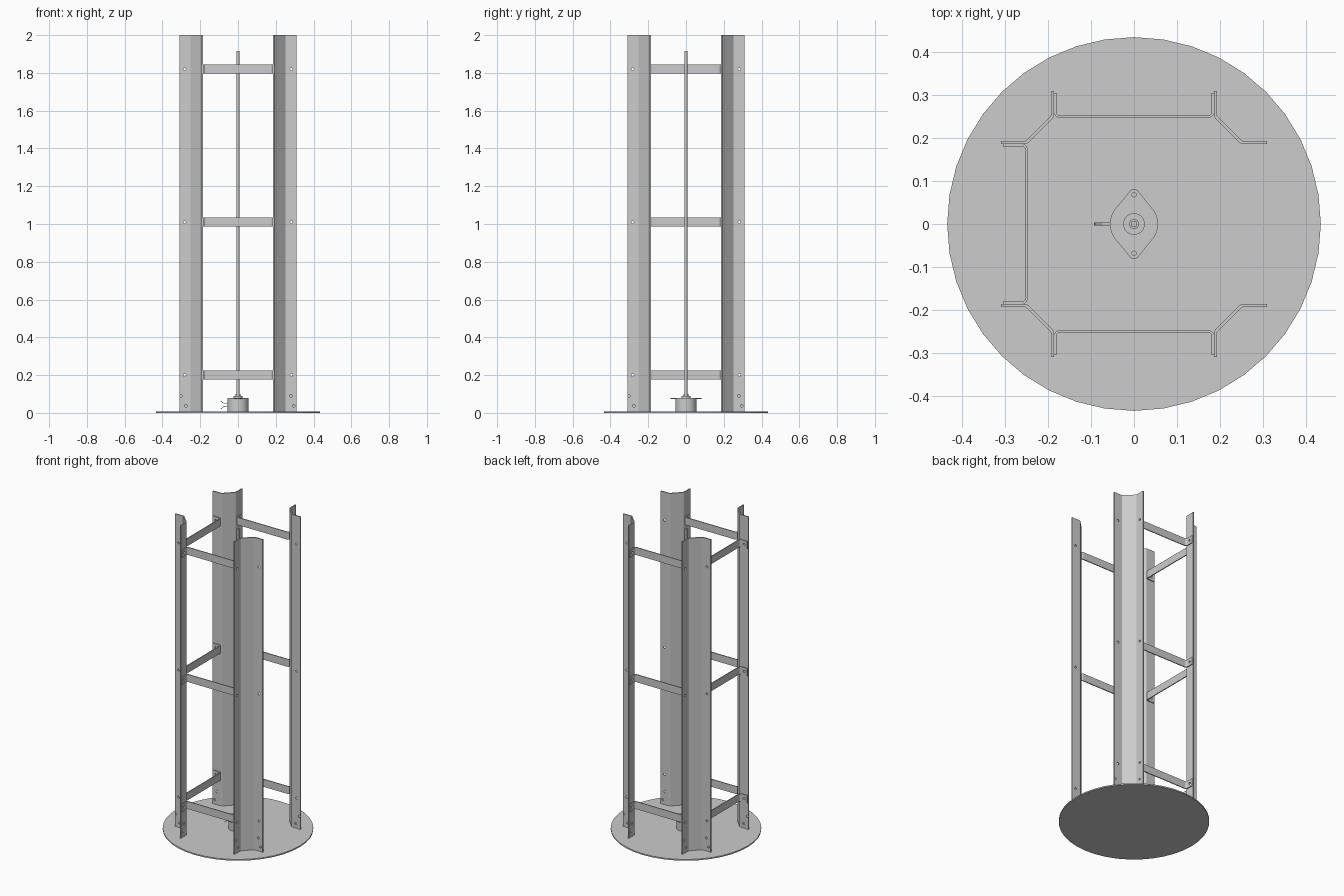
import bpy, bmesh
from math import pi, tan
from mathutils import Vector, Matrix
from mathutils.geometry import convex_hull_2d

cube = bpy.data.objects.get("Cube")
if cube:
    bpy.data.objects.remove(cube, do_unlink=True)

GREY = (0.604, 0.604, 0.604, 1.0)
steel = bpy.data.materials.new("plain grey steel")
steel.use_nodes = True
steel.diffuse_color = GREY
steel.node_tree.nodes["Principled BSDF"].inputs["Base Color"].default_value = GREY

BASE = 0.008                      # thickness of the round base
LEVELS = (0.2, 1.01, 1.82)        # heights of the braces


def finish(name, bm, smooth=False):
    bmesh.ops.recalc_face_normals(bm, faces=bm.faces)
    me = bpy.data.meshes.new(name)
    bm.to_mesh(me)
    bm.free()
    me.materials.append(steel)
    ob = bpy.data.objects.new(name, me)
    bpy.context.collection.objects.link(ob)
    if smooth:
        bpy.ops.object.select_all(action='DESELECT')
        ob.select_set(True)
        bpy.context.view_layer.objects.active = ob
        bpy.ops.object.shade_smooth_by_angle(angle=pi / 6)
    return ob


def prism(outline, z0, z1):
    bm = bmesh.new()
    face = bm.faces.new([bm.verts.new((p[0], p[1], z0)) for p in outline])
    top = bmesh.ops.extrude_face_region(bm, geom=[face])["geom"]
    bmesh.ops.translate(bm, vec=(0, 0, z1 - z0),
                        verts=[v for v in top if isinstance(v, bmesh.types.BMVert)])
    return bm


def round_corners(path, radius, steps=4):
    pts = [Vector(p) for p in path]
    out = [pts[0]]
    for a, b, c in zip(pts, pts[1:], pts[2:]):
        u, v = (a - b).normalized(), (c - b).normalized()
        reach = radius / tan(u.angle(v) / 2)
        centre = b + (u + v).normalized() * (reach ** 2 + radius ** 2) ** 0.5
        s = (b + u * reach - centre).normalized()
        e = (b + v * reach - centre).normalized()
        # unit directions swept from one tangent point to the other
        out += [centre + s.slerp(e, i / steps).normalized() * radius for i in range(steps + 1)]
    return out + [pts[-1]]


def bent_sheet(path, thick, radius, z0, z1):
    """Sheet metal following a path in plan, with rounded bends."""
    pts = round_corners(path, radius)
    left, right = [], []
    for i, p in enumerate(pts):
        before = (p - pts[i - 1]).normalized() if i else Vector((0, 0))
        after = (pts[i + 1] - p).normalized() if i < len(pts) - 1 else Vector((0, 0))
        t = (before + after).normalized()
        n = Vector((-t.y, t.x)) * thick / 2
        left.append(p + n)
        right.append(p - n)
    return prism(left + right[::-1], z0, z1)


def drill(ob, holes, radius=0.007, depth=0.03):
    """Cut round holes given as (position, axis)."""
    bm = bmesh.new()
    for pos, axis in holes:
        turn = Vector((0, 0, 1)).rotation_difference(Vector(axis)).to_matrix().to_4x4()
        bmesh.ops.create_cone(bm, cap_ends=True, segments=12, radius1=radius, radius2=radius,
                              depth=depth, matrix=Matrix.Translation(pos) @ turn)
    cutter = finish("hole_cutter", bm)
    cutter.hide_render = True
    mod = ob.modifiers.new("holes", 'BOOLEAN')
    mod.operation, mod.solver, mod.object = 'DIFFERENCE', 'EXACT', cutter
    bpy.context.view_layer.update()
    new = bpy.data.meshes.new_from_object(ob.evaluated_get(bpy.context.evaluated_depsgraph_get()))
    ob.modifiers.clear()
    ob.data = new
    bpy.data.objects.remove(cutter, do_unlink=True)


def turned_copies(ob, turns):
    """Place the part and its copies by quarter turns about the z axis."""
    for i, (label, k) in enumerate(turns):
        part = ob if i == 0 else ob.copy()
        if i:
            bpy.context.collection.objects.link(part)
        part.name = label
        part.rotation_euler.z = k * pi / 2


def cylinder(name, r, z0, z1, segments=32):
    bm = bmesh.new()
    bmesh.ops.create_cone(bm, cap_ends=True, segments=segments, radius1=r, radius2=r,
                          depth=z1 - z0, matrix=Matrix.Translation((0, 0, (z0 + z1) / 2)))
    return finish(name, bm, smooth=True)


# Round base
cylinder("base_disc", 0.435, 0, BASE, 40)

# Corner posts: flanged channels pointing inward
post = finish("post", bent_sheet([(0.31, -0.19), (0.25, -0.19), (0.19, -0.25), (0.19, -0.31)],
                                 0.007, 0.012, BASE, 2.0))
X, Y = (1, 0, 0), (0, 1, 0)
holes = [((0.283, -0.19, z), Y) for z in LEVELS] + [((0.19, -0.283, z), X) for z in LEVELS]
holes += [((d, -0.19, z), Y) for d, z in ((0.28, 0.09), (0.295, 0.037))]
holes += [((0.19, -d, z), X) for d, z in ((0.302, 0.09), (0.276, 0.037))]
drill(post, holes, depth=0.02)
turned_copies(post, [("front_left_post", 0), ("back_left_post", 1),
                     ("back_right_post", 2), ("front_right_post", 3)])

# Cross braces: front, back and right side; the left side stays open
for level, z in zip(("lower", "middle", "upper"), LEVELS):
    brace = finish("brace", bent_sheet([(-0.184, -0.305), (-0.184, -0.25),
                                        (0.184, -0.25), (0.184, -0.305)],
                                       0.006, 0.012, z - 0.024, z + 0.024))
    drill(brace, [((s * 0.184, -0.283, z), X) for s in (-1, 1)])
    turned_copies(brace, [(level + "_front_brace", 0), (level + "_back_brace", 2),
                          (level + "_right_brace", 3)])

# Motor body, collar and shaft
cylinder("motor_body", 0.056, BASE, 0.074)
cylinder("motor_collar", 0.025, 0.076, 0.09)
cylinder("shaft_sleeve", 0.012, 0.09, 0.1, 16)
cylinder("shaft", 0.0075, 0.09, 1.915, 16)

# Mounting plate with two ears
ring = [Matrix.Rotation(i * pi / 16, 2) @ Vector((1, 0)) for i in range(32)]
cloud = [p * 0.056 for p in ring]
for s in (-1, 1):
    cloud += [p * 0.013 + Vector((0, s * 0.068)) for p in ring]
plate = finish("motor_plate", prism([cloud[i] for i in convex_hull_2d(cloud)], 0.074, 0.079))
drill(plate, [((0, s * 0.068, 0.076), (0, 0, 1)) for s in (-1, 1)], radius=0.005)

# Two splayed terminals on the side of the motor
for label, s in (("upper", 1), ("lower", -1)):
    path = [(-0.05, s * 0.008), (-0.074, s * 0.008), (-0.092, s * 0.021)]
    bm = bent_sheet(path, 0.003, 0.006, -0.004, 0.004)
    bm.transform(Matrix.Translation((0, 0, 0.042)) @ Matrix.Rotation(pi / 2, 4, 'X'))
    finish(label + "_terminal", bm)
